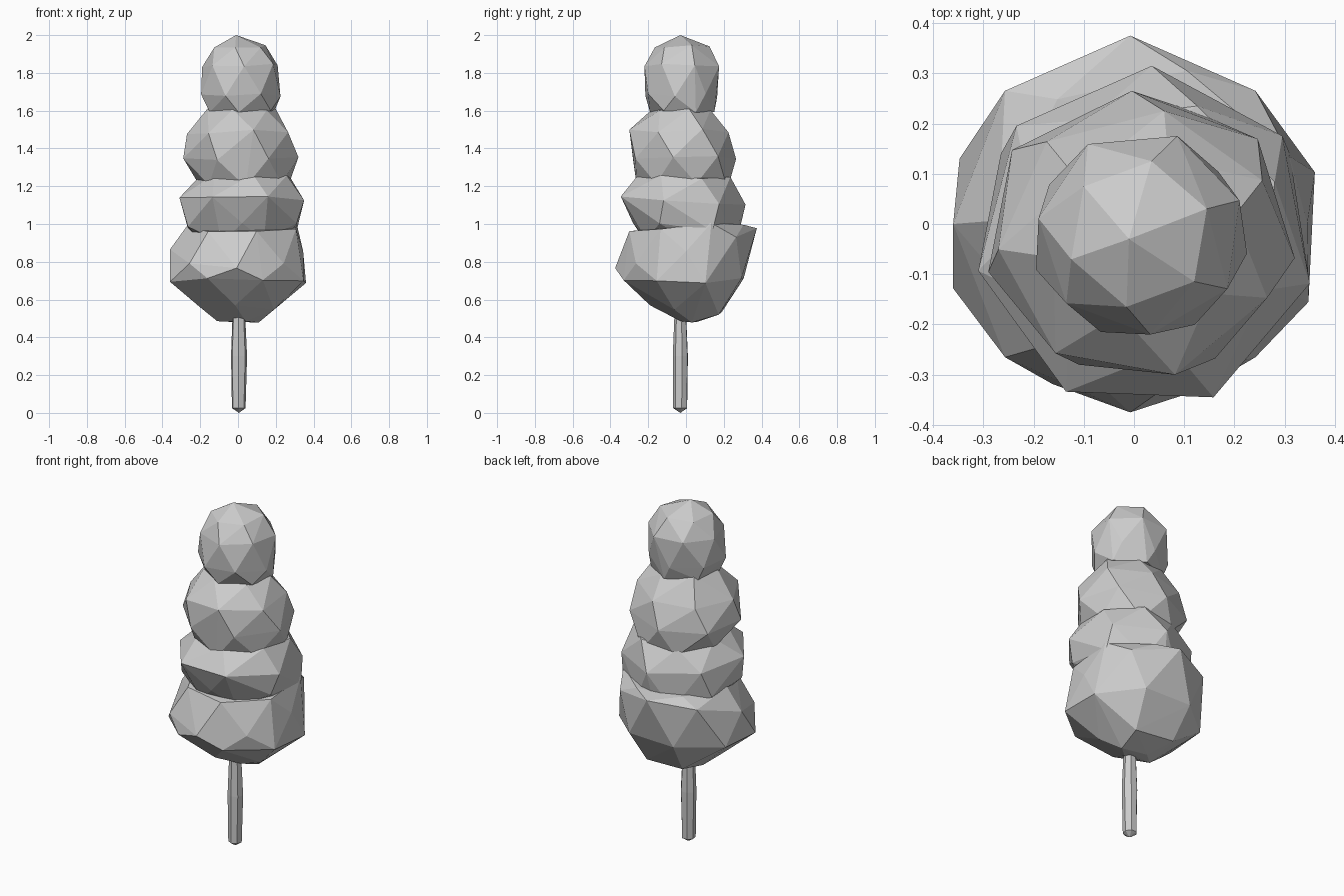
import bpy, bmesh, random
from math import cos, sin, radians, tau

if "Cube" in bpy.data.objects:
    bpy.data.objects.remove(bpy.data.objects["Cube"])

random.seed(4)


def ring(z, x0, x1, y0, y1, sides, phase, tilt=0.0, jitter=0.0):
    """Irregular polygon fitted to an x/y box, leaning along y by tilt."""
    pts = []
    for i in range(sides):
        a = radians(phase) + tau * i / sides
        pts.append((cos(a), sin(a)))
    xs, ys = [p[0] for p in pts], [p[1] for p in pts]
    out = []
    for px, py in pts:
        x = x0 + (x1 - x0) * (px - min(xs)) / (max(xs) - min(xs))
        y = y0 + (y1 - y0) * (py - min(ys)) / (max(ys) - min(ys))
        out.append((x, y, z + tilt * y + random.uniform(-jitter, jitter)))
    return out


def hull(name, rings, jitter=0.0, tip=None):
    """Faceted convex solid wrapped around a stack of rings."""
    bm = bmesh.new()
    for r in rings:
        for p in ring(*r, jitter=jitter):
            bm.verts.new(p)
    if tip:
        bm.verts.new(tip)
    res = bmesh.ops.convex_hull(bm, input=bm.verts[:])
    junk = set(res["geom_interior"]) | set(res["geom_unused"])
    bmesh.ops.delete(bm, geom=[g for g in junk if isinstance(g, bmesh.types.BMVert)],
                     context='VERTS')
    bmesh.ops.recalc_face_normals(bm, faces=bm.faces[:])
    me = bpy.data.meshes.new(name)
    bm.to_mesh(me)
    bm.free()
    ob = bpy.data.objects.new(name, me)
    bpy.context.collection.objects.link(ob)
    return ob


# Trunk: slim, slightly bulging
hull("trunk", [
    (0.025, -0.032, 0.040, -0.068, 0.006, 7, 10),
    (0.30, -0.037, 0.048, -0.070, 0.010, 7, 10),
    (0.60, -0.026, 0.034, -0.058, -0.003, 7, 10),
], tip=(0.005, -0.03, 0.0))

# Foliage: z, x min, x max, y min, y max, sides, phase, tilt
hull("foliage_bottom", [
    (0.475, -0.11, 0.11, -0.03, 0.06, 4, 20, 0.0),
    (0.55, -0.20, 0.19, -0.19, 0.19, 5, 50, -0.1),
    (0.70, -0.36, 0.36, -0.33, 0.305, 8, -25, 0.0),
    (0.865, -0.36, 0.345, -0.375, 0.375, 8, 90, 0.27),
    (0.985, -0.27, 0.31, -0.30, 0.305, 7, 25, 0.08),
], jitter=0.015)

hull("foliage_lower_middle", [
    (0.91, -0.20, 0.25, -0.21, 0.25, 6, 0, 0.0),
    (0.98, -0.265, 0.31, -0.28, 0.28, 6, 30, -0.08),
    (1.13, -0.31, 0.35, -0.345, 0.315, 7, -15, -0.06),
    (1.25, -0.20, 0.28, -0.25, 0.235, 7, 20, 0.0),
], jitter=0.015)

hull("foliage_upper_middle", [
    (1.20, -0.21, 0.27, -0.26, 0.22, 7, 15, 0.0),
    (1.35, -0.29, 0.32, -0.28, 0.265, 7, -10, 0.0),
    (1.49, -0.27, 0.265, -0.30, 0.225, 7, 28, 0.0),
    (1.615, -0.16, 0.20, -0.18, 0.13, 6, 15, 0.0),
], jitter=0.015)

hull("foliage_top", [
    (1.60, -0.15, 0.19, -0.19, 0.15, 6, 25, 0.0),
    (1.68, -0.195, 0.225, -0.215, 0.165, 7, -8, 0.0),
    (1.84, -0.19, 0.21, -0.22, 0.175, 7, 18, 0.0),
    (1.94, -0.125, 0.145, -0.165, 0.125, 6, 20, 0.0),
], jitter=0.01, tip=(-0.01, -0.03, 2.0))
